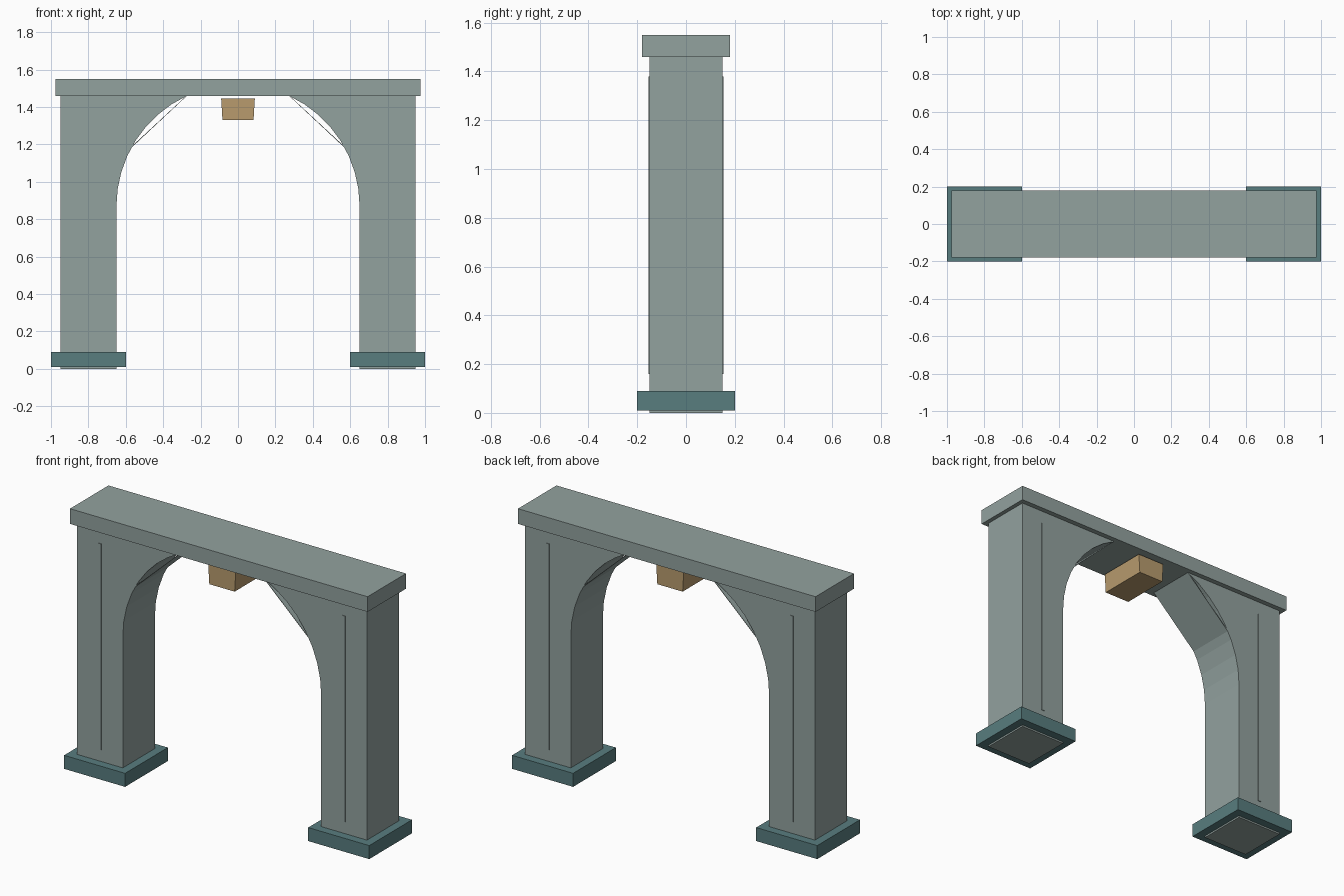
import bpy, bmesh, math

if "Cube" in bpy.data.objects:
    bpy.data.objects.remove(bpy.data.objects["Cube"], do_unlink=True)


def material(name, rgb):
    m = bpy.data.materials.new(name)
    m.use_nodes = True
    m.diffuse_color = (*rgb, 1)
    m.node_tree.nodes["Principled BSDF"].inputs["Base Color"].default_value = (*rgb, 1)
    return m


stone = material("grey stone", (0.29, 0.36, 0.345))
slate = material("teal slate", (0.098, 0.205, 0.212))
sand = material("tan sandstone", (0.48, 0.33, 0.155))


def extrude(name, profile, y0, y1, mat):
    """Solid made by pushing an x-z outline from y0 to y1."""
    bm = bmesh.new()
    face = bm.faces.new([bm.verts.new((x, y0, z)) for x, z in profile])
    ext = bmesh.ops.extrude_face_region(bm, geom=[face])
    verts = [v for v in ext["geom"] if isinstance(v, bmesh.types.BMVert)]
    bmesh.ops.translate(bm, verts=verts, vec=(0, y1 - y0, 0))
    bmesh.ops.recalc_face_normals(bm, faces=bm.faces)
    me = bpy.data.meshes.new(name)
    bm.to_mesh(me)
    bm.free()
    me.materials.append(mat)
    ob = bpy.data.objects.new(name, me)
    bpy.context.collection.objects.link(ob)
    return ob


def box(name, x0, x1, y0, y1, z0, z1, mat):
    return extrude(name, [(x0, z0), (x1, z0), (x1, z1), (x0, z1)], y0, y1, mat)


RADIUS, SPRING, TOP, DEPTH = 0.65, 0.87, 1.46, 0.15
END = math.asin((TOP - SPRING) / RADIUS)


def on_arc(angle):
    return RADIUS * math.cos(angle), SPRING + RADIUS * math.sin(angle)


for side, s in (("left", 1), ("right", -1)):
    # pier and its half of the arch in one outline
    arc = [on_arc(END * i / 8) for i in range(9)]
    outline = [(0.95, TOP), (0.95, 0), (RADIUS, 0)] + arc
    extrude(side + "_pier", [(s * x, z) for x, z in outline], -DEPTH, DEPTH, stone)

    # thin flat lining across the upper part of the arch
    (xa, za), (xb, zb) = on_arc(END * 0.44), on_arc(END)
    t = 0.003
    lining = [(xa, za), (xb, zb), (xb + t, zb), (xa + t, za + t)]
    extrude(side + "_arch_lining", [(s * x, z) for x, z in lining], -DEPTH, DEPTH, stone)

    # plinth around the foot
    a, b = sorted((s * 0.6, s * 1.0))
    box(side + "_plinth", a, b, -0.2, 0.2, 0.01, 0.09, slate)

    # slim raised ribs on front and back
    for face, f in (("front", -1), ("back", 1)):
        y0, y1 = sorted((f * DEPTH, f * (DEPTH + 0.004)))
        box(f"{side}_{face}_rib", s * 0.8 - 0.01, s * 0.8 + 0.01, y0, y1, 0.16, 1.38, stone)

# lintel and tapered keystone
box("lintel", -0.975, 0.975, -0.18, 0.18, TOP, 1.55, stone)
extrude("keystone", [(-0.083, 1.33), (0.083, 1.33), (0.09, 1.445), (-0.09, 1.445)],
        -DEPTH, DEPTH, sand)
